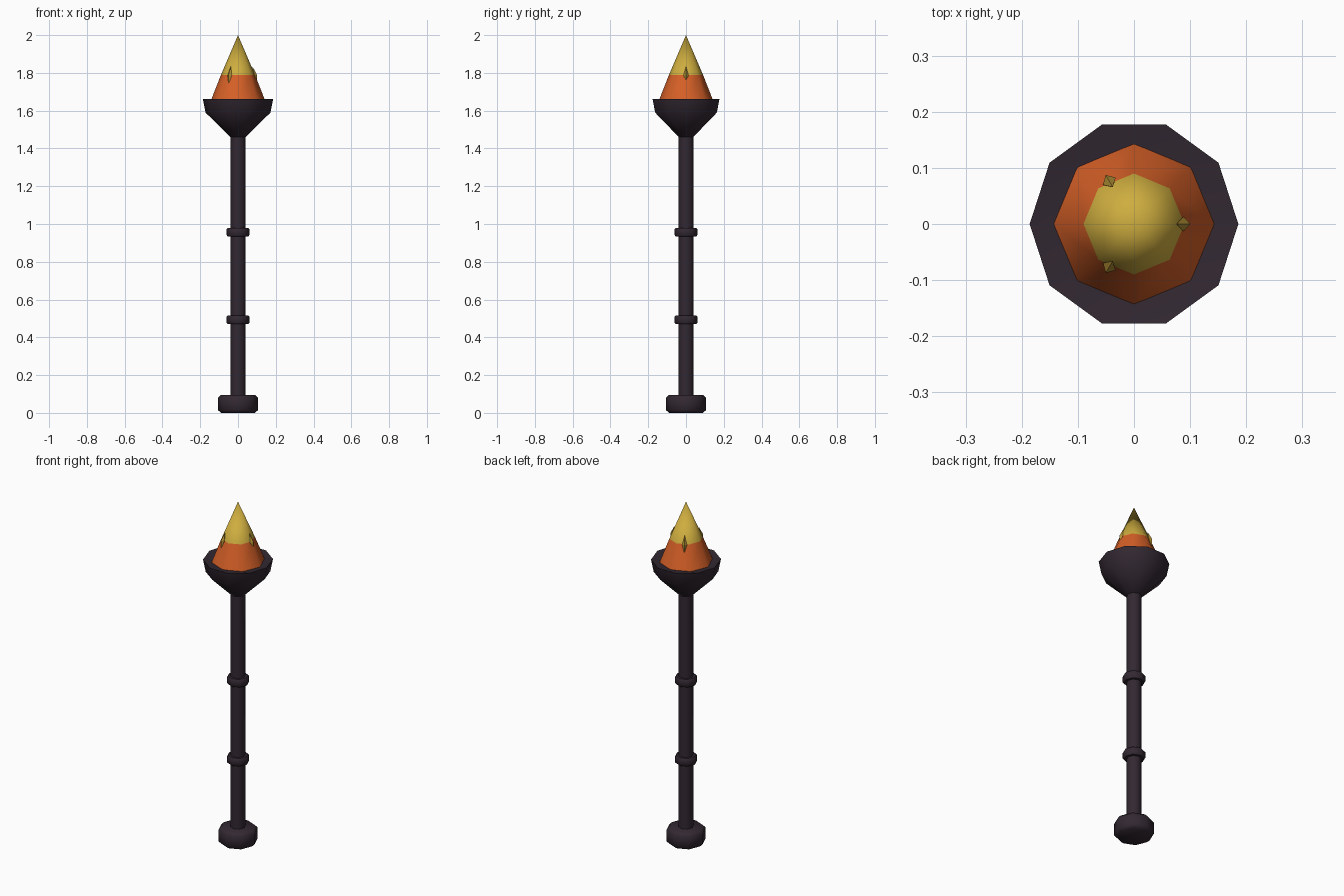
import bpy, bmesh, math
from mathutils import Matrix, Vector

if "Cube" in bpy.data.objects:
    bpy.data.objects.remove(bpy.data.objects["Cube"])


def material(name, rgb):
    m = bpy.data.materials.new(name)
    m.diffuse_color = (*rgb, 1)
    m.use_nodes = True
    m.node_tree.nodes["Principled BSDF"].inputs["Base Color"].default_value = m.diffuse_color
    return m


DARK = material("dark iron", (0.032, 0.021, 0.031))
ORANGE = material("flame orange", (0.66, 0.115, 0.02))
YELLOW = material("flame yellow", (0.62, 0.42, 0.05))
GOLD = material("ember gold", (0.45, 0.28, 0.035))


def finish(bm, name, mats, angle=50):
    bmesh.ops.recalc_face_normals(bm, faces=bm.faces)
    mesh = bpy.data.meshes.new(name)
    bm.to_mesh(mesh)
    bm.free()
    for m in mats:
        mesh.materials.append(m)
    ob = bpy.data.objects.new(name, mesh)
    bpy.context.collection.objects.link(ob)
    bpy.ops.object.select_all(action='DESELECT')
    ob.select_set(True)
    bpy.context.view_layer.objects.active = ob
    if angle:
        bpy.ops.object.shade_smooth_by_angle(angle=math.radians(angle))
    return ob


def lathe(name, profile, sides, mats, split=None):
    """Turn (radius, z) points about z; faces above split get the second material."""
    bm = bmesh.new()
    rings = []
    for r, z in profile:
        if r == 0:
            rings.append([bm.verts.new((0, 0, z))] * sides)
        else:
            rings.append([bm.verts.new((r * math.cos(math.tau * i / sides),
                                        r * math.sin(math.tau * i / sides), z))
                          for i in range(sides)])
    for a, b in zip(rings, rings[1:]):
        for i in range(sides):
            j = (i + 1) % sides
            corners = list(dict.fromkeys((a[i], a[j], b[j], b[i])))
            bm.faces.new(corners)
    for ring, (r, z) in ((rings[0], profile[0]), (rings[-1], profile[-1])):
        if r > 0:
            bm.faces.new(ring)
    if split is not None:
        for f in bm.faces:
            f.material_index = int(f.calc_center_median().z > split)
    return finish(bm, name, mats)


# Handle: pommel, shaft and two grip rings
lathe("pommel", [(0.09, 0), (0.106, 0.015), (0.106, 0.08), (0.09, 0.095)], 8, [DARK])
lathe("shaft", [(0.04, 0.08), (0.04, 1.48)], 8, [DARK])
for i, z in enumerate((0.493, 0.957)):
    lathe(f"grip_ring_{i + 1}", [(0.054, z - 0.023), (0.06, z - 0.016),
                                 (0.06, z + 0.016), (0.054, z + 0.023)], 8, [DARK])

# Bowl with a slightly dished top
lathe("bowl", [(0.04, 1.46), (0.172, 1.59), (0.186, 1.662), (0.11, 1.65)], 10, [DARK])

# Two-colour flame cone
lathe("flame", [(0.143, 1.655), (0.09, 1.79), (0, 2.0)], 8, [ORANGE, YELLOW], split=1.79)

# Three slim sparks lying against the flame
for i in range(3):
    bm = bmesh.new()
    lean = Matrix.Rotation(math.radians(-14), 4, 'Y')
    for s in (1, -1):
        bmesh.ops.create_cone(
            bm, segments=4, radius1=0.013, radius2=0, depth=0.05, cap_ends=False,
            matrix=Matrix.Translation((0.088, 0, 1.787)) @ lean
            @ Matrix.Rotation(0 if s > 0 else math.pi, 4, 'X')
            @ Matrix.Translation((0, 0, 0.025)))
    bmesh.ops.remove_doubles(bm, verts=bm.verts, dist=0.0005)
    bmesh.ops.rotate(bm, verts=bm.verts, cent=Vector(),
                     matrix=Matrix.Rotation(math.tau * i / 3, 3, 'Z'))
    finish(bm, f"spark_{i + 1}", [GOLD], angle=0)
